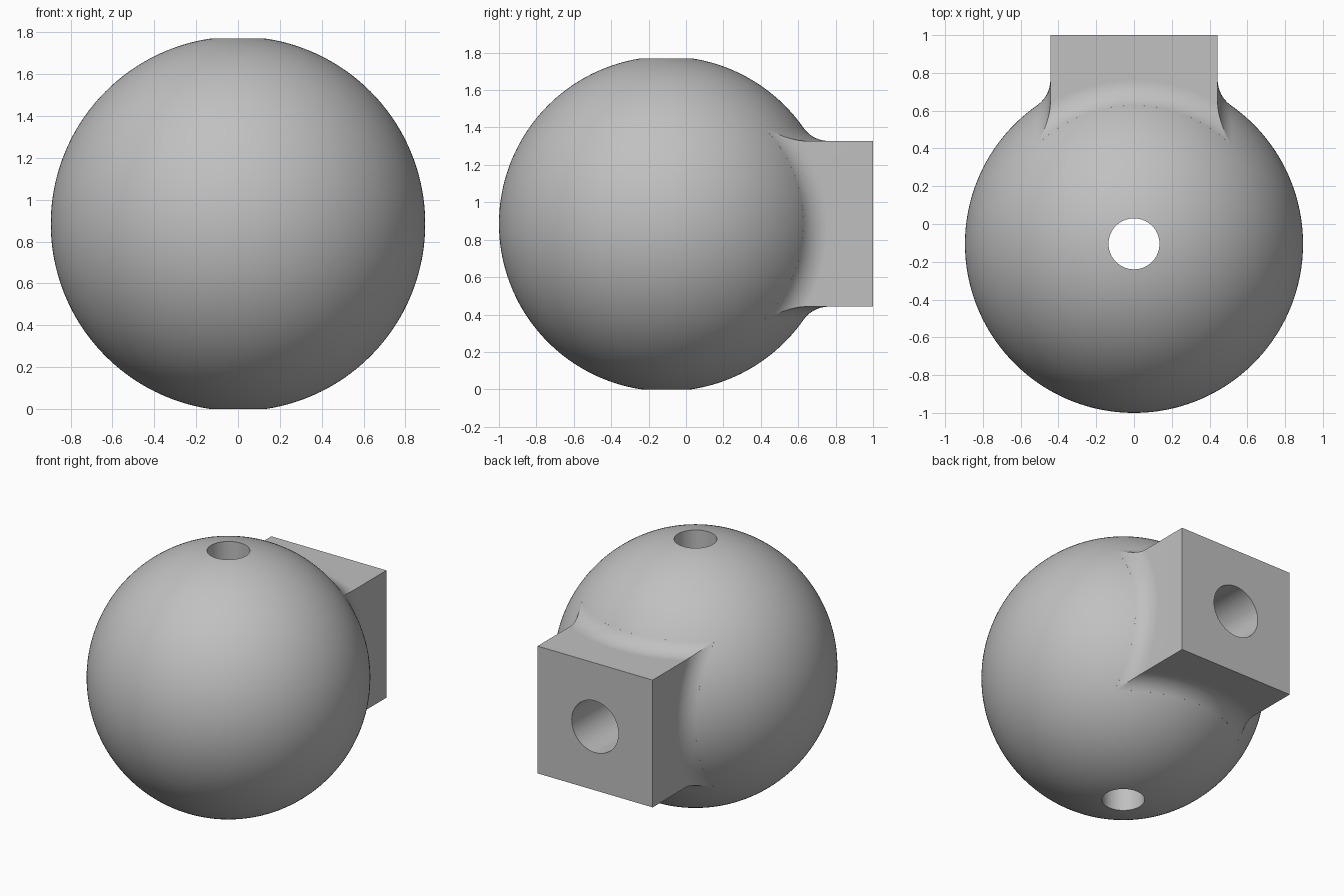
import bpy, bmesh, math
from mathutils import Matrix, Vector

cube = bpy.data.objects.get("Cube")
if cube:
    bpy.data.objects.remove(cube, do_unlink=True)

R = 0.895                          # ball radius
CENTRE = Vector((0, -0.105, 0.885))
HALF = 0.443                       # half width of the square neck
FILLET = 0.165                     # blend radius between neck and ball
BACK = 1.0 - CENTRE.y              # neck end, measured from ball centre

grey = bpy.data.materials.new("plain grey")
grey.use_nodes = True
grey.diffuse_color = (0.53, 0.53, 0.53, 1)
grey.node_tree.nodes["Principled BSDF"].inputs["Base Color"].default_value = (0.53, 0.53, 0.53, 1)


def add_object(name, bm):
    bmesh.ops.recalc_face_normals(bm, faces=bm.faces)
    mesh = bpy.data.meshes.new(name)
    bm.to_mesh(mesh)
    bm.free()
    mesh.materials.append(grey)
    obj = bpy.data.objects.new(name, mesh)
    obj.location = CENTRE
    bpy.context.collection.objects.link(obj)
    return obj


def boolean(target, tool, operation):
    """Apply a boolean and discard the helper."""
    mod = target.modifiers.new(operation.lower(), 'BOOLEAN')
    mod.operation, mod.object, mod.solver = operation, tool, 'EXACT'
    bpy.context.view_layer.objects.active = target
    bpy.ops.object.modifier_apply(modifier=mod.name)
    bpy.data.objects.remove(tool, do_unlink=True)


def flared_disc(name, rotation):
    """Disc of the neck's thickness whose hub flares tangent to the ball."""
    ring = math.sqrt((R + FILLET) ** 2 - (HALF + FILLET) ** 2)
    end = math.atan2(ring, HALF + FILLET)
    half = [(0, (HALF + FILLET) * R / (R + FILLET))]
    for i in range(17):
        a = end * i / 16 + math.pi / 2 - end
        a = math.pi / 2 - (end - (a - math.pi / 2 + end)) + 0.0
        # sweep from the tangent point on the ball to the flat face
        t = end * (1 - i / 16)
        half.append((ring - FILLET * math.sin(t), HALF + FILLET - FILLET * math.cos(t)))
    half.append((1.6, HALF))
    profile = half + [(s, -h) for s, h in reversed(half)]
    bm = bmesh.new()
    verts = [bm.verts.new((s, 0, h)) for s, h in profile]
    edges = [bm.edges.new(pair) for pair in zip(verts, verts[1:])]
    bmesh.ops.spin(bm, geom=verts + edges, cent=(0, 0, 0), axis=(0, 0, 1),
                   angle=math.tau, steps=192, use_merge=True)
    bmesh.ops.remove_doubles(bm, verts=bm.verts, dist=1e-5)
    bmesh.ops.transform(bm, matrix=rotation, verts=bm.verts)
    return add_object(name, bm)


def bore(radius, start, stop, rotation):
    """Cylindrical cutter running along its axis from start to stop."""
    bm = bmesh.new()
    bmesh.ops.create_cone(bm, cap_ends=True, segments=64, radius1=radius, radius2=radius,
                          depth=stop - start,
                          matrix=rotation @ Matrix.Translation((0, 0, (start + stop) / 2)))
    return add_object("bore_cutter", bm)


# Square neck with blended root
neck_bm = bmesh.new()
bmesh.ops.create_cube(neck_bm, size=1, matrix=Matrix.Translation((0, BACK / 2 + 0.1, 0))
                      @ Matrix.Diagonal((1.2, BACK - 0.2, 1.2, 1)))
neck = add_object("neck", neck_bm)
boolean(neck, flared_disc("flare_vertical", Matrix.Identity(4)), 'INTERSECT')
boolean(neck, flared_disc("flare_sideways", Matrix.Rotation(math.pi / 2, 4, 'Y')), 'INTERSECT')

# Ball
ball_bm = bmesh.new()
bmesh.ops.create_uvsphere(ball_bm, u_segments=192, v_segments=96, radius=R)
body = add_object("ball_with_neck", ball_bm)
boolean(body, neck, 'UNION')

# Vertical through hole and blind hole in the neck end
boolean(body, bore(0.135, -1.2, 1.2, Matrix.Identity(4)), 'DIFFERENCE')
boolean(body, bore(0.18, 0, BACK + 0.2, Matrix.Rotation(-math.pi / 2, 4, 'X')), 'DIFFERENCE')

bpy.ops.object.select_all(action='DESELECT')
body.select_set(True)
bpy.context.view_layer.objects.active = body
bpy.ops.object.shade_smooth_by_angle(angle=math.radians(30))
